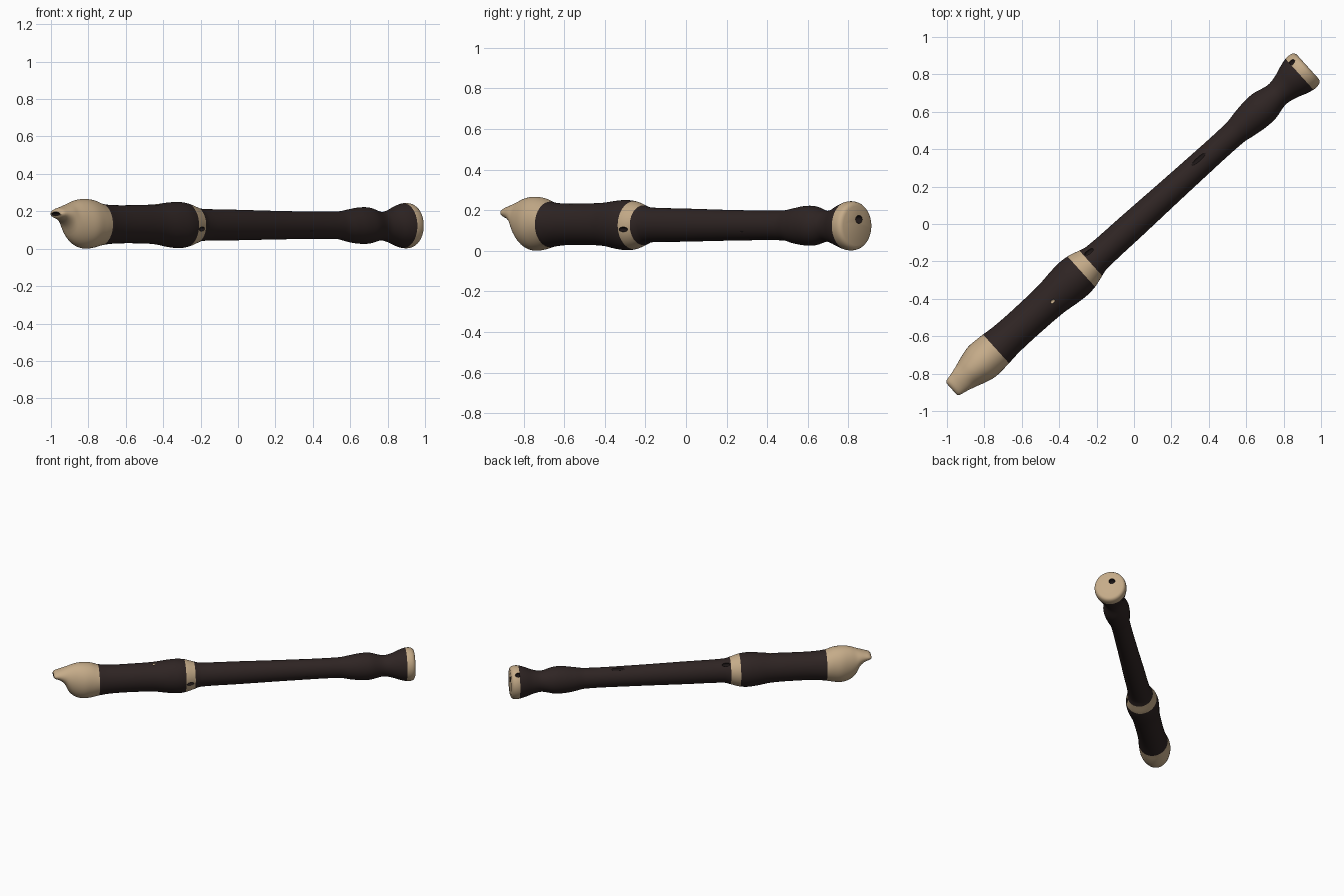
import bpy, math
from mathutils import Vector, Matrix

if "Cube" in bpy.data.objects:
    bpy.data.objects.remove(bpy.data.objects["Cube"])

ANG = math.atan2(0.671, 0.7415)          # instrument lies diagonally on the ground
ROT = Matrix.Rotation(ANG, 4, 'Z')
SEG = 64


def material(name, rgb):
    m = bpy.data.materials.new(name)
    m.diffuse_color = (*rgb, 1)
    m.use_nodes = True
    m.node_tree.nodes["Principled BSDF"].inputs["Base Color"].default_value = m.diffuse_color
    return m


WOOD = material("dark_wood", (0.028, 0.018, 0.017))
IVORY = material("ivory", (0.56, 0.41, 0.25))
HOLE = material("hole_black", (0.012, 0.008, 0.008))

# stations along the axis: (position, top z, bottom z)
PROFILE = [
    (-1.315, .196, .176), (-1.305, .212, .163), (-1.27, .224, .148), (-1.235, .236, .115),
    (-1.205, .247, .055), (-1.165, .260, .018), (-1.11, .266, .001), (-1.05, .260, .005),
    (-0.99, .241, .018), (-0.90, .233, .027), (-0.75, .233, .029), (-0.60, .237, .024),
    (-0.50, .247, .009), (-0.43, .250, .003), (-0.375, .243, .009), (-0.315, .225, .027),
    (-0.27, .214, .041), (0.0, .208, .045), (0.40, .200, .051), (0.72, .199, .051),
    (0.80, .210, .036), (0.87, .220, .027), (0.94, .220, .027), (1.03, .197, .045),
    (1.09, .206, .034), (1.15, .230, .014), (1.195, .243, .003), (1.225, .243, .003),
    (1.245, .235, .011), (1.253, .220, .026)]
# half widths of the flattened beak; elsewhere the section is nearly round
BEAK = [(-1.315, .042), (-1.305, .052), (-1.27, .060), (-1.22, .074), (-1.165, .092),
        (-1.10, .108), (-1.04, .107), (-0.99, .103)]


def curve(table, s, k):
    """Smooth (Hermite) reading of column k at position s."""
    n = len(table)
    i = max(0, min(n - 2, sum(1 for r in table if r[0] <= s) - 1))

    def slope(j):
        a, b = table[max(0, j - 1)], table[min(n - 1, j + 1)]
        return (b[k] - a[k]) / (b[0] - a[0])
    p, q = table[i], table[i + 1]
    h = q[0] - p[0]
    t = (s - p[0]) / h
    return ((2*t**3 - 3*t*t + 1) * p[k] + (t**3 - 2*t*t + t) * h * slope(i)
            + (3*t*t - 2*t**3) * q[k] + (t**3 - t*t) * h * slope(i + 1))


def section(s):
    top, bot = curve(PROFILE, s, 1), curve(PROFILE, s, 2)
    rz = (top - bot) / 2
    rv = curve(BEAK, s, 1) if s < -0.99 else rz * 0.93
    return (top + bot) / 2, rv, rz


def tube(name, s0, s1, mat):
    """Closed loft of the profile between two positions."""
    cuts = {s0, s1} | {r[0] for r in PROFILE if s0 < r[0] < s1}
    keys = sorted(cuts)
    stations = []
    for a, b in zip(keys, keys[1:]):
        n = max(2, min(6, round((b - a) / 0.012)))
        stations += [a + (b - a) * j / n for j in range(n)]
    stations.append(s1)
    verts, faces = [], []
    for s in stations:
        zc, rv, rz = section(s)
        for j in range(SEG):
            a = 2 * math.pi * j / SEG
            verts.append(ROT @ Vector((s, rv * math.cos(a), zc + rz * math.sin(a))))
    for i in range(len(stations) - 1):
        for j in range(SEG):
            a, b = i * SEG + j, i * SEG + (j + 1) % SEG
            faces.append((a, b, b + SEG, a + SEG))
    faces.append(tuple(reversed(range(SEG))))
    faces.append(tuple(range(len(verts) - SEG, len(verts))))
    me = bpy.data.meshes.new(name)
    me.from_pydata(verts, [], faces)
    me.materials.append(mat)
    # outward normals
    import bmesh
    bm = bmesh.new()
    bm.from_mesh(me)
    bmesh.ops.recalc_face_normals(bm, faces=bm.faces)
    bm.to_mesh(me)
    bm.free()
    ob = bpy.data.objects.new(name, me)
    bpy.context.collection.objects.link(ob)
    return ob


def carve(target, s, v, z, size, mat):
    """Scoop an ellipsoid hollow (half sizes along, across, up) out of a part."""
    bpy.ops.mesh.primitive_uv_sphere_add(segments=24, ring_count=12, radius=1)
    c = bpy.context.object
    c.name = "hole_cutter"
    c.hide_render = True
    c.data.transform(ROT @ Matrix.Translation((s, v, z)) @ Matrix.Diagonal((*size, 1)))
    c.data.materials.append(mat)
    mod = target.modifiers.new("hole", 'BOOLEAN')
    mod.operation, mod.solver, mod.object = 'DIFFERENCE', 'EXACT', c
    mod.material_mode = 'TRANSFER'
    bpy.context.view_layer.objects.active = target
    bpy.ops.object.modifier_apply(modifier=mod.name)
    bpy.data.objects.remove(c)


# main parts
beak = tube("mouthpiece", -1.315, -0.995, IVORY)
head = tube("head_joint", -0.995, -0.38, WOOD)
ring = tube("joint_ring", -0.38, -0.312, IVORY)
body = tube("body_and_foot", -0.312, 1.193, WOOD)
foot = tube("foot_ring", 1.193, 1.253, IVORY)

# wind slot, window, finger holes, bore and small ring notches
carve(beak, -1.315, 0, .186, (.035, .034, .010), HOLE)
carve(head, -0.60, -.015, .238, (.014, .010, .012), IVORY)
carve(body, 0.49, .028, .198, (.055, .014, .012), HOLE)
carve(body, 0.48, -.072, .088, (.055, .012, .014), HOLE)
carve(body, -0.28, .050, .195, (.030, .014, .014), HOLE)
carve(ring, -0.35, -.100, .105, (.028, .016, .012), HOLE)
carve(foot, 1.253, .015, .155, (.030, .022, .020), HOLE)
carve(foot, 1.203, .075, .212, (.022, .016, .016), HOLE)

for ob in (beak, head, ring, body, foot):
    bpy.ops.object.select_all(action='DESELECT')
    ob.select_set(True)
    bpy.context.view_layer.objects.active = ob
    bpy.ops.object.shade_smooth_by_angle(angle=math.radians(40))
